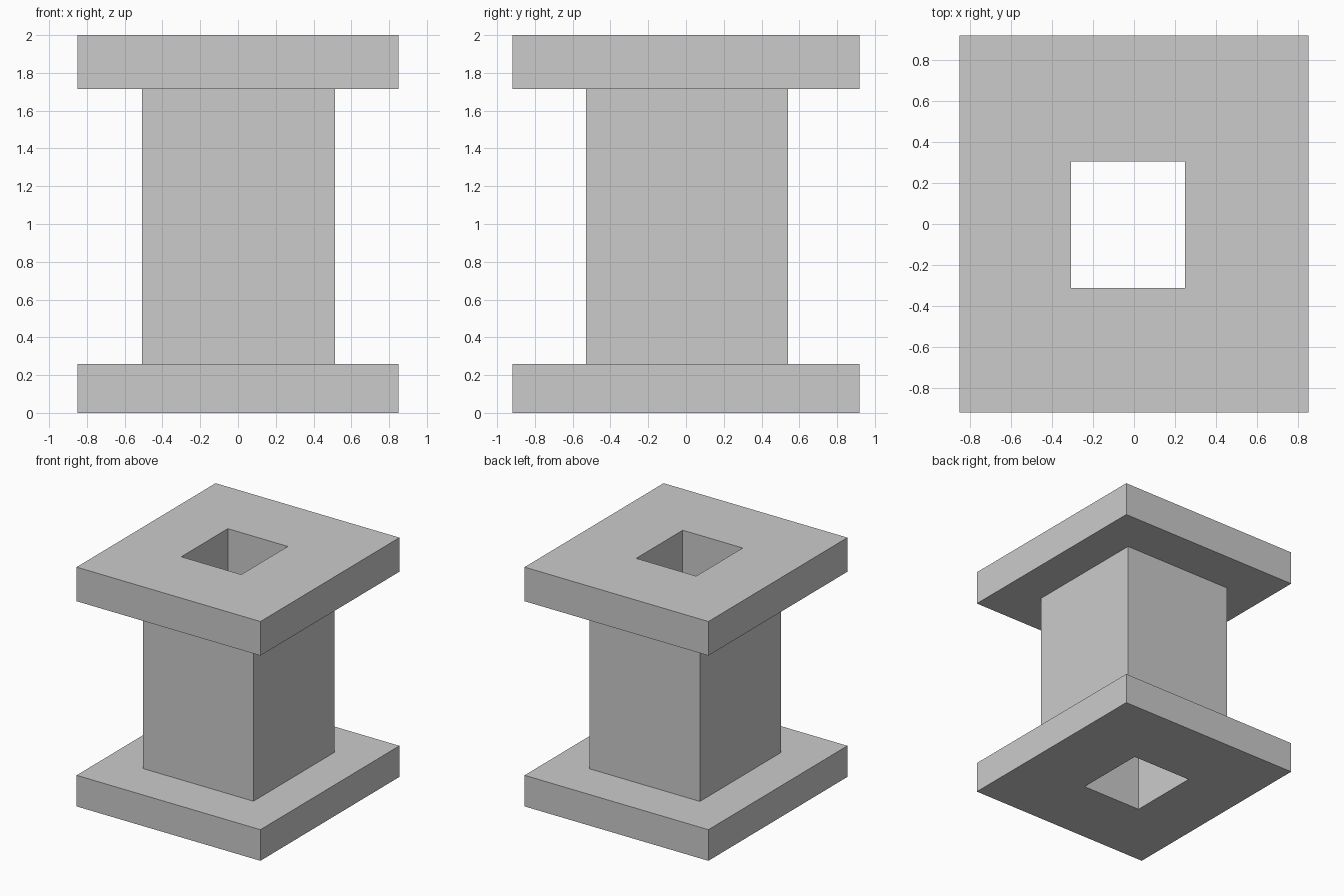
import bpy, bmesh

if "Cube" in bpy.data.objects:
    bpy.data.objects.remove(bpy.data.objects["Cube"])

# Rectangular cross-sections: x0, x1, y0, y1
PLATE = (-0.85, 0.85, -0.918, 0.918)
COLUMN = (-0.507, 0.514, -0.53, 0.54)
HOLE = (-0.307, 0.248, -0.311, 0.304)
Z_BASE, Z_CAP, Z_TOP = 0.26, 1.715, 2.0

# Closed profile: up the outside, down the through-hole
PROFILE = [
    (PLATE, 0), (PLATE, Z_BASE),          # base plate
    (COLUMN, Z_BASE), (COLUMN, Z_CAP),    # column
    (PLATE, Z_CAP), (PLATE, Z_TOP),       # top plate
    (HOLE, Z_TOP), (HOLE, 0),             # square through-hole
]


def add_ring(bm, rect, z):
    x0, x1, y0, y1 = rect
    corners = ((x0, y0), (x1, y0), (x1, y1), (x0, y1))
    return [bm.verts.new((x, y, z)) for x, y in corners]


bm = bmesh.new()
rings = [add_ring(bm, rect, z) for rect, z in PROFILE]
for a, b in zip(rings, rings[1:] + rings[:1]):
    for i in range(4):
        j = (i + 1) % 4
        bm.faces.new((a[i], a[j], b[j], b[i]))
bmesh.ops.recalc_face_normals(bm, faces=bm.faces)

mesh = bpy.data.meshes.new("flanged_hollow_column")
bm.to_mesh(mesh)
bm.free()
bpy.context.collection.objects.link(bpy.data.objects.new("flanged_hollow_column", mesh))
